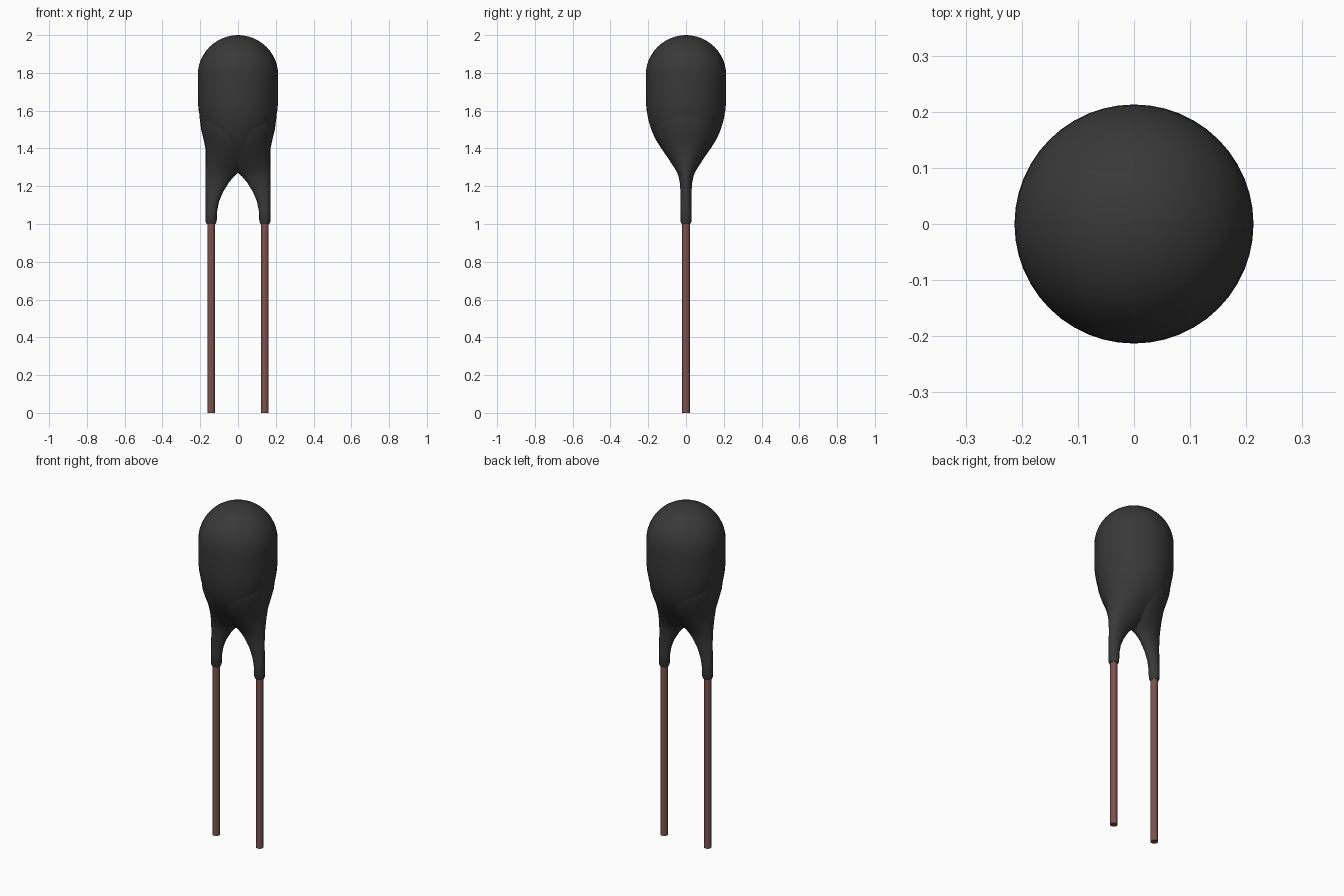
import bpy, bmesh
from math import sin, cos, pi, radians

cube = bpy.data.objects.get("Cube")
if cube:
    bpy.data.objects.remove(cube)


def material(name, color):
    m = bpy.data.materials.new(name)
    m.use_nodes = True
    m.diffuse_color = color
    bsdf = next(n for n in m.node_tree.nodes if n.type == "BSDF_PRINCIPLED")
    bsdf.inputs["Base Color"].default_value = color
    return m


black = material("black coating", (0.04, 0.04, 0.04, 1))
copper = material("copper brown", (0.2, 0.085, 0.075, 1))


def loft(name, sections, mat, sides):
    """Skin a stack of ellipses given as (z, x_min, x_max, y_half)."""
    bm = bmesh.new()
    rings = []
    for z, a, b, d in sections:
        rings.append([bm.verts.new(((a + b) / 2 + (b - a) / 2 * cos(t), d * sin(t), z))
                      for t in (2 * pi * i / sides for i in range(sides))])
    for low, high in zip(rings, rings[1:]):
        for i in range(sides):
            j = (i + 1) % sides
            bm.faces.new((low[i], low[j], high[j], high[i]))
    bm.faces.new(rings[0][::-1])
    bm.faces.new(rings[-1])
    bmesh.ops.recalc_face_normals(bm, faces=bm.faces)
    mesh = bpy.data.meshes.new(name)
    bm.to_mesh(mesh)
    bm.free()
    mesh.materials.append(mat)
    obj = bpy.data.objects.new(name, mesh)
    bpy.context.collection.objects.link(obj)
    bpy.ops.object.select_all(action="DESELECT")
    obj.select_set(True)
    bpy.context.view_layer.objects.active = obj
    bpy.ops.object.shade_smooth_by_angle(angle=radians(50))
    return obj


# Bulb: tapered underside, short straight wall, hemispherical top
R = 0.213
profile = [(1.28, 0.005), (1.31, 0.045), (1.35, 0.09), (1.4, 0.131), (1.45, 0.162),
           (1.5, 0.184), (1.55, 0.199), (1.6, 0.208), (1.65, R)]
profile += [(2 - R + R * sin(k * pi / 24), R * cos(k * pi / 24)) for k in range(12)]
profile.append((2.0, 0.002))
loft("bulb", [(z, -r, r, r) for z, r in profile], black, 48)

# Coated necks that spread upward into the bulb and form the arch
neck = [(1.0, 0.119, 0.165, 0.023), (1.012, 0.113, 0.171, 0.029),
        (1.07, 0.11, 0.171, 0.029), (1.12, 0.1, 0.171, 0.029),
        (1.17, 0.079, 0.171, 0.029), (1.22, 0.048, 0.171, 0.033),
        (1.25, 0.023, 0.171, 0.039), (1.27, 0.0, 0.171, 0.046),
        (1.3, -0.04, 0.171, 0.063), (1.35, -0.09, 0.171, 0.096),
        (1.4, -0.12, 0.172, 0.13), (1.45, -0.14, 0.183, 0.158),
        (1.5, -0.15, 0.195, 0.176), (1.56, -0.15, 0.203, 0.18),
        (1.62, -0.12, 0.2, 0.16)]

# Bare wire leads, one under each neck
for side, s in (("left", 1), ("right", -1)):
    mirrored = [(z, *sorted((s * a, s * b)), d) for z, a, b, d in neck]
    loft(side + "_neck", mirrored, black, 32)
    x = s * 0.142
    loft(side + "_lead", [(z, x - 0.02, x + 0.02, 0.02) for z in (0, 1.03)], copper, 20)
